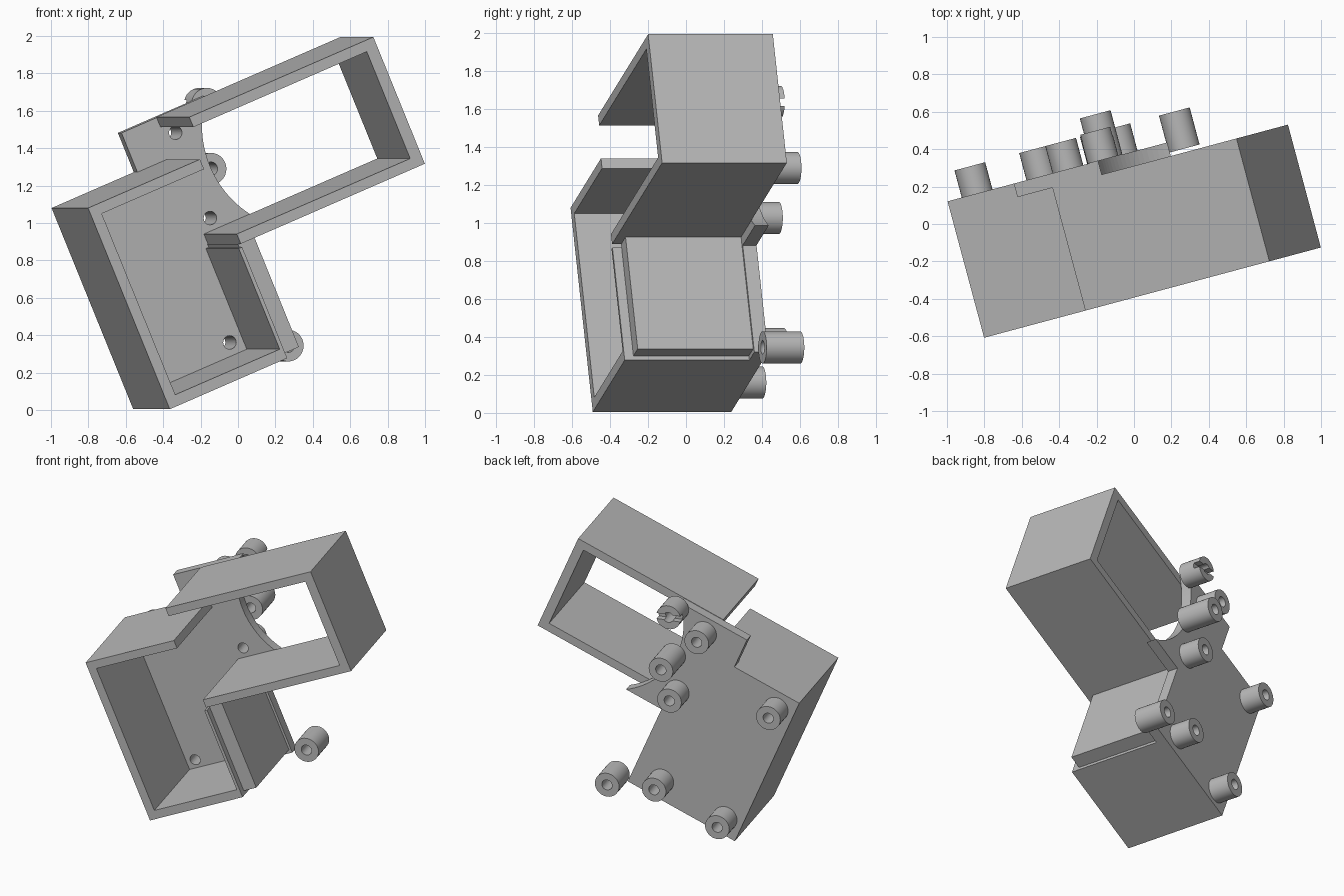
import bpy, bmesh, math
from mathutils import Matrix, Vector

if "Cube" in bpy.data.objects:
    bpy.data.objects.remove(bpy.data.objects["Cube"])

# One plain grey material
grey = bpy.data.materials.new("plain_grey")
grey.use_nodes = True
COLOR = (0.48, 0.48, 0.48, 1)
grey.diffuse_color = COLOR
grey.node_tree.nodes["Principled BSDF"].inputs["Base Color"].default_value = COLOR

# Everything is built square to its own axes, then tilted as a whole
TILT = Matrix.Rotation(math.radians(15), 4, 'Z') @ Matrix.Rotation(math.radians(-22.8), 4, 'Y')
FRONT, FLOOR, BACK = -0.38, 0.30, 0.375


def finish(name, bm, smooth=False):
    bmesh.ops.recalc_face_normals(bm, faces=bm.faces)
    mesh = bpy.data.meshes.new(name)
    bm.to_mesh(mesh)
    bm.free()
    obj = bpy.data.objects.new(name, mesh)
    bpy.context.collection.objects.link(obj)
    mesh.materials.append(grey)
    obj.matrix_world = TILT
    if smooth:
        bpy.ops.object.select_all(action='DESELECT')
        obj.select_set(True)
        bpy.context.view_layer.objects.active = obj
        bpy.ops.object.shade_smooth_by_angle()
    return obj


def prism(name, outline, y0, y1, smooth=False):
    """Extrude an outline of (x, z) points from y0 to y1."""
    bm = bmesh.new()
    face = bm.faces.new([bm.verts.new((x, y0, z)) for x, z in outline])
    new = bmesh.ops.extrude_face_region(bm, geom=[face])["geom"]
    verts = [v for v in new if isinstance(v, bmesh.types.BMVert)]
    bmesh.ops.translate(bm, verts=verts, vec=(0, y1 - y0, 0))
    return finish(name, bm, smooth)


def circle(x, z, r, n=32):
    return [(x + r * math.cos(2 * math.pi * i / n), z + r * math.sin(2 * math.pi * i / n))
            for i in range(n)]


def tube(name, x, z, y0, y1, r=0.085, bore=0.036):
    bm = bmesh.new()
    rings = [[bm.verts.new((a, y, b)) for a, b in circle(x, z, rad)]
             for rad, y in ((r, y0), (r, y1), (bore, y1), (bore, y0))]
    n = len(rings[0])
    for k in range(4):
        a, b = rings[k], rings[(k + 1) % 4]
        for i in range(n):
            j = (i + 1) % n
            bm.faces.new((a[i], a[j], b[j], b[i]))
    return finish(name, bm, True)


def cut(obj, cutter):
    cutter.hide_render = True
    cutter.hide_set(True)
    mod = obj.modifiers.new("cut", 'BOOLEAN')
    mod.operation = 'DIFFERENCE'
    mod.solver = 'EXACT'
    mod.object = cutter
    bpy.context.view_layer.objects.active = obj
    bpy.ops.object.modifier_apply(modifier=mod.name)
    bpy.data.objects.remove(cutter)


# Lower tray walls: an open C with a gap on the upper right
prism("tray_walls", [(0.232, 1.30), (0.232, 1.357), (-0.44, 1.357), (-0.44, 0.19),
                     (0.265, 0.19), (0.265, 0.834), (0.245, 0.834), (0.245, 0.25),
                     (-0.382, 0.25), (-0.382, 1.30)], FRONT, FLOOR)

# Raised pad on the outside of the tray
prism("side_pad", [(0.262, 0.215), (0.36, 0.215), (0.36, 0.853), (0.262, 0.853)], -0.33, FLOOR)

# Upper frame: a U lying on its side, open front and back
prism("upper_frame", [(0.265, 0.853), (1.37, 0.853), (1.37, 1.588), (0.265, 1.588),
                      (0.265, 1.53), (1.306, 1.53), (1.306, 0.91), (0.265, 0.91)], FRONT, FLOOR)

# Back plate with a round bite on the frame side
CX, CZ, R = 0.997, 1.235, 0.56
low, high = 0.80, 1.585
a0 = math.pi + math.asin((CZ - low) / R)
a1 = math.pi - math.asin((high - CZ) / R)
bite = [(CX + R * math.cos(a0 + (a1 - a0) * i / 28), CZ + R * math.sin(a0 + (a1 - a0) * i / 28))
        for i in range(29)]
plate = prism("back_plate", [(-0.44, 0.19), (0.375, 0.19), (0.375, low)] + bite +
              [(0.054, high), (0.054, 1.357), (-0.44, 1.357)], FLOOR, BACK)

# Screw bosses on the back: x, z, start, end
bosses = [(0.33, 1.47, BACK, 0.525), (0.33, 0.975, BACK, 0.525),
          (-0.316, 1.23, BACK, 0.525), (-0.316, 0.306, BACK, 0.525),
          (0.172, 0.32, BACK, 0.525), (0.469, 0.177, 0.32, 0.525),
          (0.455, 1.208, BACK, 0.62), (0.569, 1.537, BACK, 0.535)]
for i, (x, z, y0, y1) in enumerate(bosses):
    boss = tube("screw_boss_%d" % (i + 1), x, z, y0, y1)
    if i < 5:
        cut(plate, prism("hole_cutter", circle(x, z, 0.036), FLOOR - 0.1, BACK + 0.1))

# Slot across the end of the top boss
c = Vector((0.569, 1.537))
along, across = Vector((0.92, -0.39)) * 0.12, Vector((0.39, 0.92)) * 0.02
slot = [tuple(c + along * s + across * t) for s, t in ((-1, -1), (1, -1), (1, 1), (-1, 1))]
cut(boss, prism("slot_cutter", slot, 0.49, 0.6))
